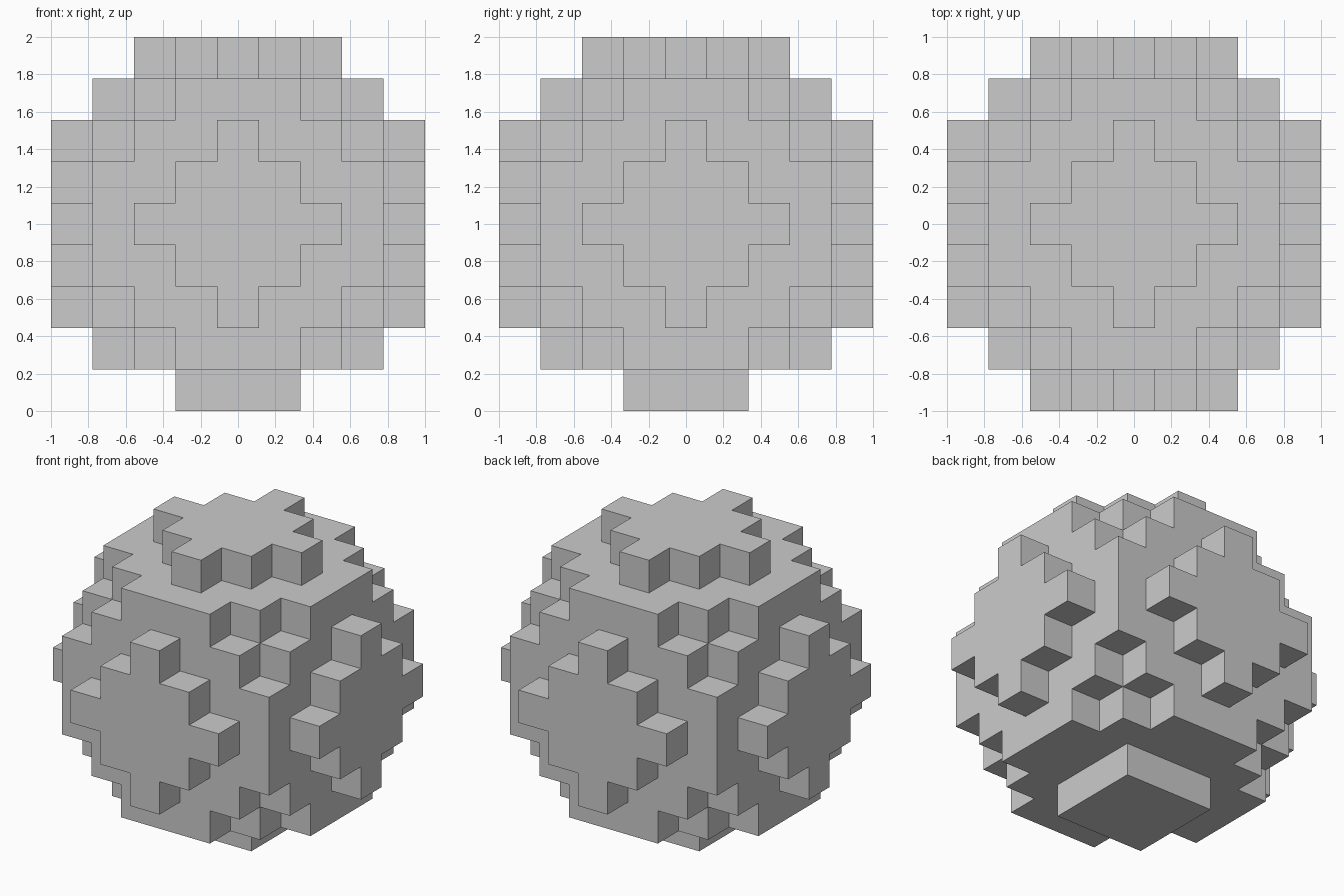
import bpy, bmesh
from mathutils import Vector

if "Cube" in bpy.data.objects:
    bpy.data.objects.remove(bpy.data.objects["Cube"])

CELL = 2 / 9          # nine blocks span the 2 unit height
R = range(-4, 5)

# Round body: every block whose centre lies inside the sphere
blocks = {(i, j, k) for i in R for j in R for k in R
          if i * i + j * j + k * k <= 20 and k > -4}
# Square foot: replaces the lowest cap
blocks |= {(i, j, -4) for i in (-1, 0, 1) for j in (-1, 0, 1)}

bm = bmesh.new()
corners = {}


def corner(p):
    key = tuple(round(2 * c) for c in p)
    if key not in corners:
        corners[key] = bm.verts.new((p + Vector((0, 0, 4.5))) * CELL)
    return corners[key]


# Outer skin: one quad wherever a block has no neighbour
for b in blocks:
    for axis in range(3):
        for sign in (-1, 1):
            n = Vector((0, 0, 0))
            n[axis] = sign
            if tuple(int(b[a] + n[a]) for a in range(3)) in blocks:
                continue
            u = Vector((0, 0, 0))
            u[(axis + 1) % 3] = 0.5
            v = n.cross(u)
            c = Vector(b) + n * 0.5
            bm.faces.new([corner(c + d) for d in (-u - v, u - v, u + v, v - u)])

mesh = bpy.data.meshes.new("block_sphere")
bm.to_mesh(mesh)
bm.free()
bpy.context.collection.objects.link(bpy.data.objects.new("block_sphere", mesh))
